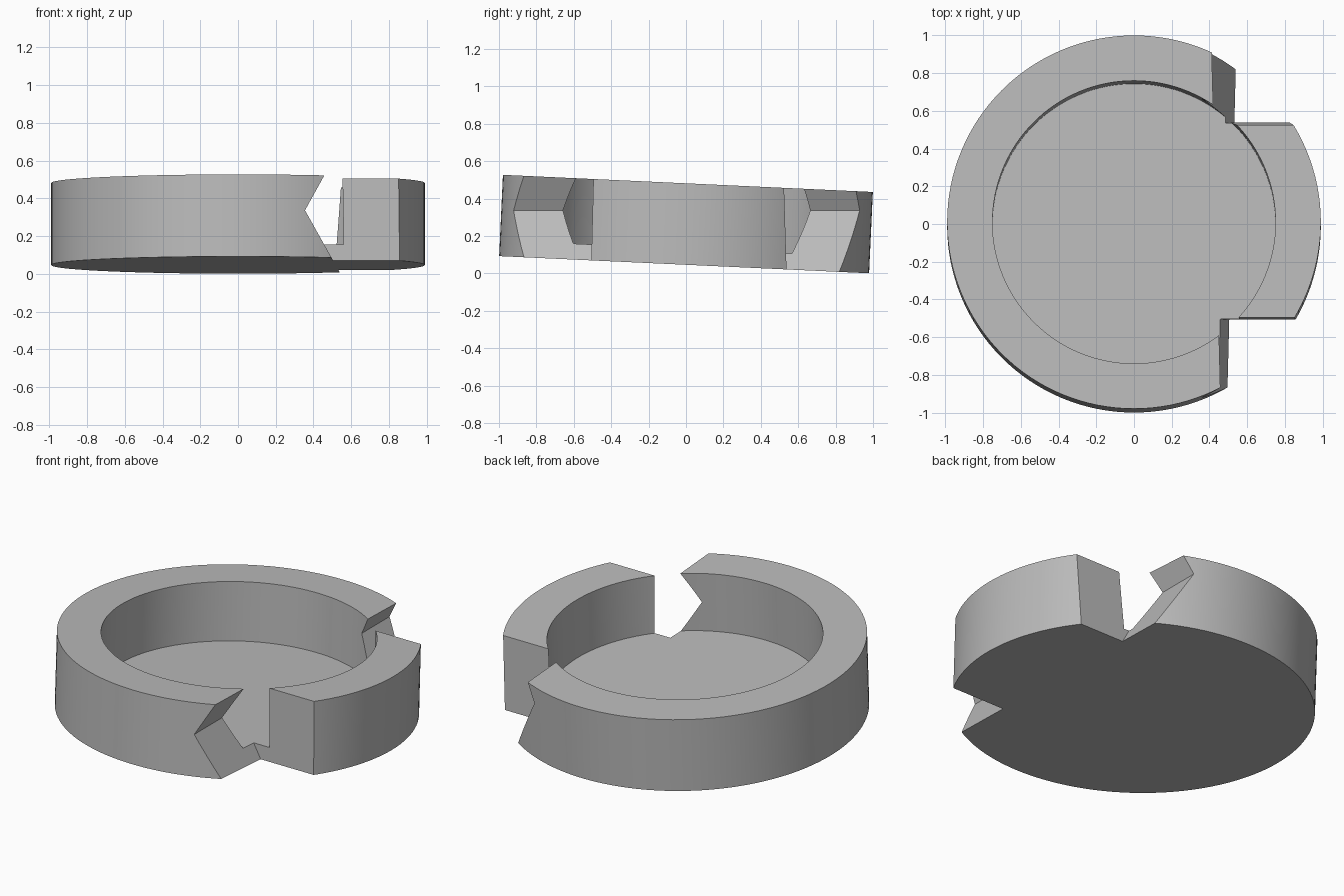
import bpy, bmesh, math
from mathutils import Matrix

cube = bpy.data.objects.get("Cube")
if cube:
    bpy.data.objects.remove(cube, do_unlink=True)

RADIUS, INNER, HEIGHT, FLOOR = 0.99, 0.75, 0.435, 0.085
TILT = math.radians(-2.65)
SIDES = 128

grey = bpy.data.materials.new("plain_grey")
grey.use_nodes = True
grey.diffuse_color = (0.5, 0.5, 0.5, 1)
grey.node_tree.nodes["Principled BSDF"].inputs["Base Color"].default_value = (0.5, 0.5, 0.5, 1)


def make_object(name, bm):
    bmesh.ops.recalc_face_normals(bm, faces=bm.faces)
    mesh = bpy.data.meshes.new(name)
    bm.to_mesh(mesh)
    bm.free()
    mesh.materials.append(grey)
    obj = bpy.data.objects.new(name, mesh)
    bpy.context.collection.objects.link(obj)
    return obj


# Shallow dish: rings joined into walls, capped at the base and the inner floor
bm = bmesh.new()
rings = []
for r, z in ((RADIUS, 0), (RADIUS, HEIGHT), (INNER, HEIGHT), (INNER, FLOOR)):
    angles = [2 * math.pi * i / SIDES for i in range(SIDES)]
    rings.append([bm.verts.new((r * math.cos(a), r * math.sin(a), z)) for a in angles])
for low, high in zip(rings, rings[1:]):
    for i in range(SIDES):
        j = (i + 1) % SIDES
        bm.faces.new((low[i], low[j], high[j], high[i]))
bm.faces.new(rings[0])
bm.faces.new(rings[-1])
bm.transform(Matrix.Translation((0, -0.01, 0.047)) @ Matrix.Rotation(TILT, 4, 'X'))
dish = make_object("notched_dish", bm)


# Notch cutter: a V-shaped side and a slightly drafted end wall
def notch_cutter(name, wall_low, wall_high, far):
    profile = ((0.6, -0.1), (0.355, 0.337), (0.521, 0.637), (1.3, 0.637), (1.3, -0.1))
    bm = bmesh.new()
    near, away = [], []
    for x, z in profile:
        wall = wall_low + (wall_high - wall_low) * z / 0.5
        near.append(bm.verts.new((x, wall, z)))
        away.append(bm.verts.new((x, far, z)))
    bm.faces.new(near)
    bm.faces.new(away)
    for i in range(len(profile)):
        j = (i + 1) % len(profile)
        bm.faces.new((near[i], near[j], away[j], away[i]))
    cutter = make_object(name, bm)
    cutter.hide_render = True
    return cutter


cutters = [notch_cutter("front_notch_cutter", -0.508, -0.495, -1.3),
           notch_cutter("back_notch_cutter", 0.538, 0.523, 1.3)]

# Cut the notches and discard the cutters
bpy.context.view_layer.objects.active = dish
dish.select_set(True)
for cutter in cutters:
    mod = dish.modifiers.new("notch", 'BOOLEAN')
    mod.operation = 'DIFFERENCE'
    mod.solver = 'EXACT'
    mod.object = cutter
    bpy.ops.object.modifier_apply(modifier=mod.name)
    bpy.data.objects.remove(cutter, do_unlink=True)

bpy.ops.object.shade_smooth_by_angle(angle=math.radians(30))
